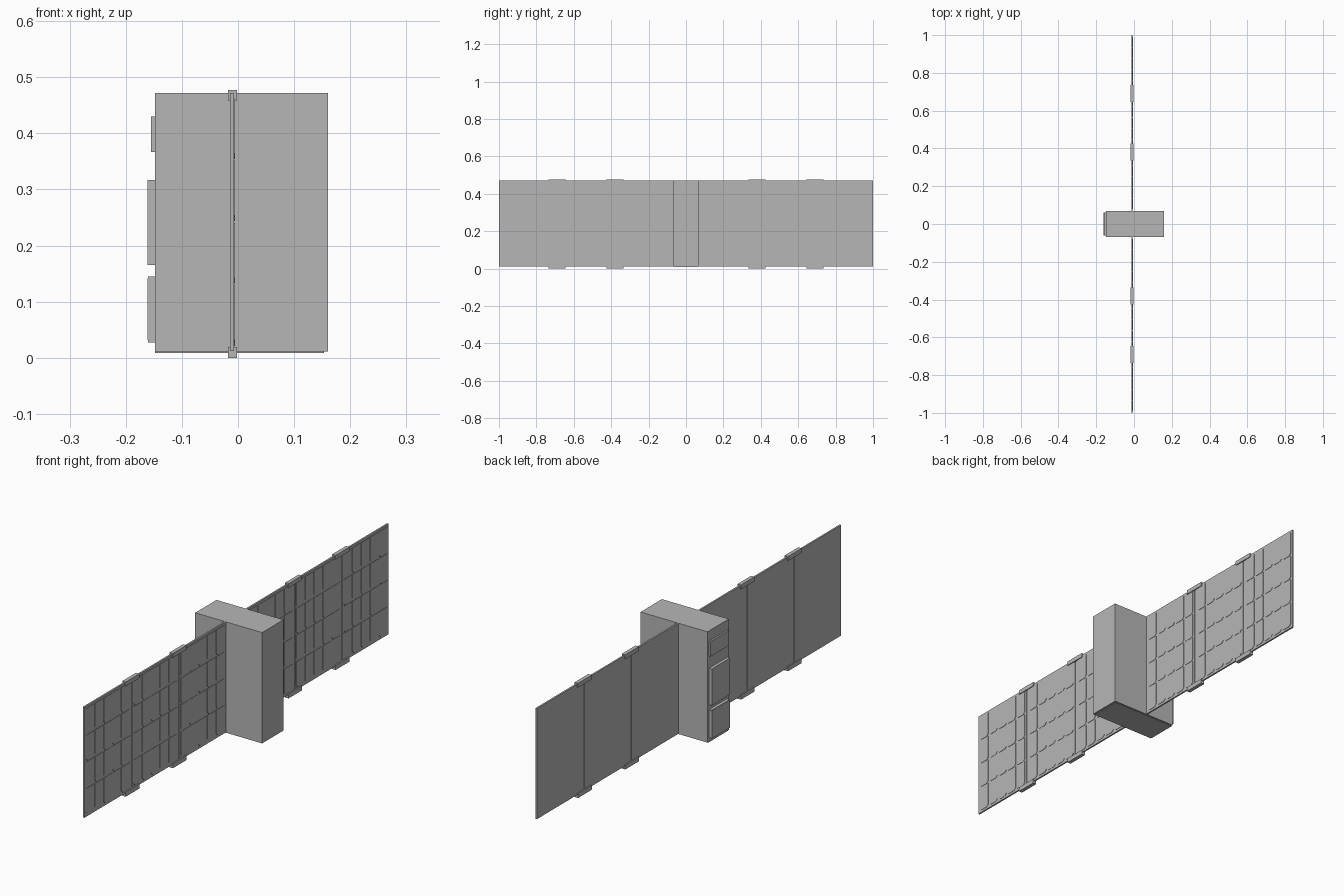
import bpy, bmesh

if "Cube" in bpy.data.objects:
    bpy.data.objects.remove(bpy.data.objects["Cube"])

grey = bpy.data.materials.new("neutral grey")
grey.diffuse_color = (0.47, 0.47, 0.47, 1)
grey.use_nodes = True
grey.node_tree.nodes["Principled BSDF"].inputs["Base Color"].default_value = grey.diffuse_color


def add_box(bm, x, y, z):
    """Box from min/max pairs."""
    v = [bm.verts.new((a, b, c)) for a in x for b in y for c in z]
    for f in ((0, 1, 3, 2), (4, 6, 7, 5), (0, 4, 5, 1),
              (2, 3, 7, 6), (0, 2, 6, 4), (1, 5, 7, 3)):
        bm.faces.new([v[i] for i in f])


def add_cell(bm, y, z, x0, x1, c):
    """Thin solar cell with two cut corners on its lower side."""
    pts = [(y[0] + c, z[0]), (y[1] - c, z[0]), (y[1], z[0] + c),
           (y[1], z[1]), (y[0], z[1]), (y[0], z[0] + c)]
    back = [bm.verts.new((x0, a, b)) for a, b in pts]
    front = [bm.verts.new((x1, a, b)) for a, b in pts]
    bm.faces.new(front)
    bm.faces.new(back[::-1])
    for i in range(6):
        j = (i + 1) % 6
        bm.faces.new((back[i], back[j], front[j], front[i]))


def finish(bm, name):
    bmesh.ops.recalc_face_normals(bm, faces=bm.faces)
    me = bpy.data.meshes.new(name)
    bm.to_mesh(me)
    bm.free()
    me.materials.append(grey)
    ob = bpy.data.objects.new(name, me)
    bpy.context.collection.objects.link(ob)
    return ob


def box(name, x, y, z):
    bm = bmesh.new()
    add_box(bm, x, y, z)
    return finish(bm, name)


# Central body with thin base plate
box("body", (-0.148, 0.16), (-0.07, 0.07), (0.011, 0.472))
box("base_plate", (-0.148, 0.153), (-0.064, 0.064), (0.009, 0.0115))

# Equipment boxes on the -x end
box("upper_unit", (-0.155, -0.147), (-0.06, 0.06), (0.367, 0.43))
box("middle_unit", (-0.161, -0.147), (-0.06, 0.06), (0.165, 0.317))
box("lower_unit", (-0.161, -0.147), (-0.06, 0.06), (0.032, 0.141))
box("lower_unit_lid", (-0.1605, -0.147), (-0.059, 0.059), (0.141, 0.145))
box("lower_unit_foot", (-0.1605, -0.147), (-0.059, 0.059), (0.027, 0.032))

# Solar wings: three panels per side, a grid of cells on the +x face
Z0, Z1 = 0.012, 0.472
ROWS, COLS = 4, 5
GAP = 0.003
for side, sy in (("right", 1), ("left", -1)):
    for k in range(3):
        a = 0.07 + 0.31 * k + (GAP if k else 0)
        b = 0.38 + 0.31 * k - (GAP if k < 2 else 0)
        lo, hi = sorted((sy * a, sy * b))
        box(f"{side}_panel_{k + 1}", (-0.014, -0.007), (lo, hi), (Z0, Z1))
        bm = bmesh.new()
        m = 0.008
        dy, dz = (hi - lo - 2 * m) / COLS, (Z1 - Z0 - 2 * m) / ROWS
        for i in range(COLS):
            for j in range(ROWS):
                y, z = lo + m + i * dy, Z0 + m + j * dz
                add_cell(bm, (y + 0.0015, y + dy - 0.0015),
                         (z + 0.0015, z + dz - 0.0015), -0.0075, -0.0055, 0.01)
        finish(bm, f"{side}_solar_cells_{k + 1}")

    # Hinges and spine strips between the panels
    for k, c in enumerate((0.38, 0.69)):
        y = (sy * c - 0.045, sy * c + 0.045)
        box(f"{side}_upper_hinge_{k + 1}", (-0.018, -0.002), y, (0.459, 0.477))
        box(f"{side}_lower_hinge_{k + 1}", (-0.018, -0.002), y, (0.0, 0.019))
        box(f"{side}_hinge_strip_{k + 1}", (-0.012, -0.009),
            (sy * c - 0.0035, sy * c + 0.0035), (0.015, 0.468))
